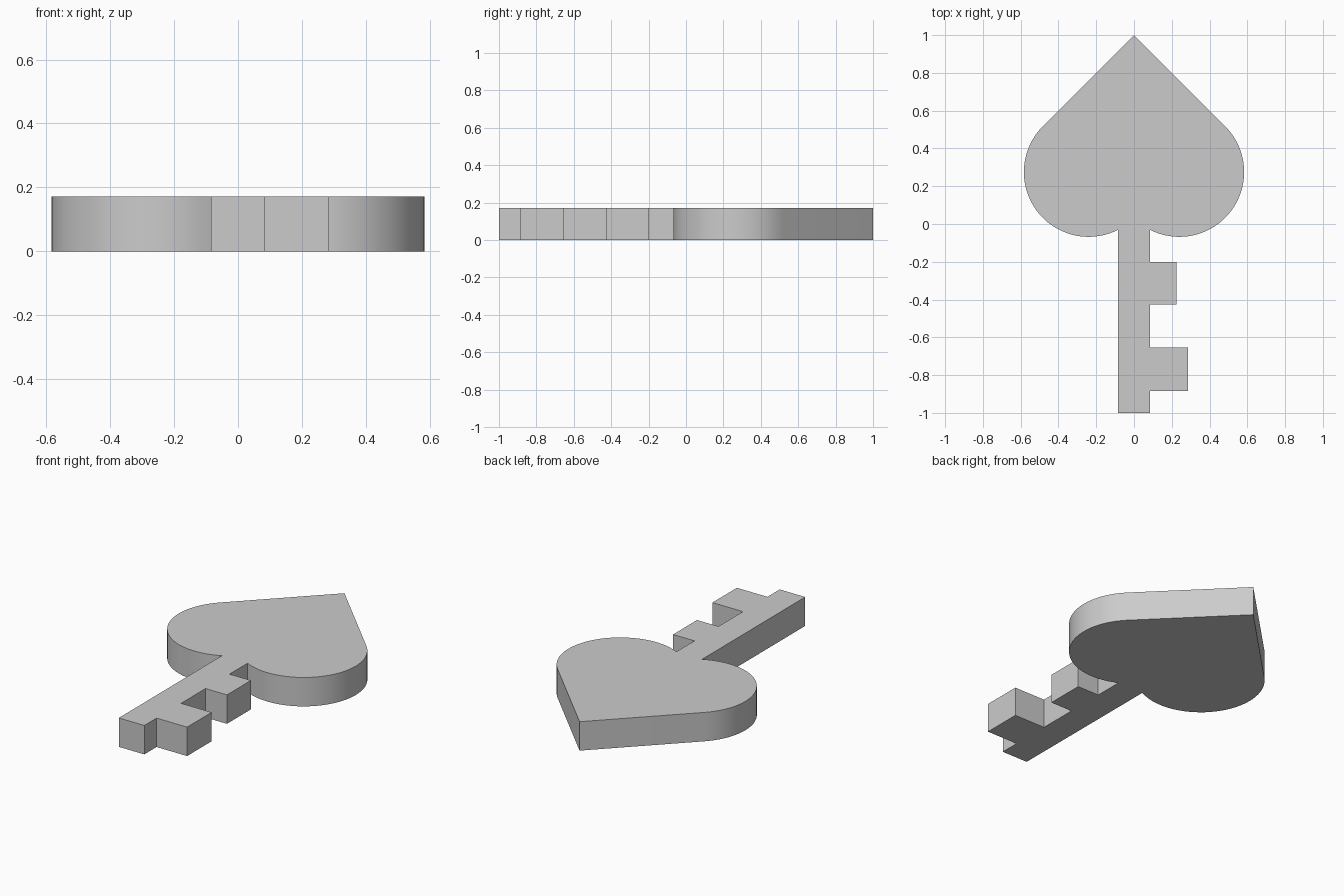
import bpy
import bmesh
from math import radians, cos, sin, atan2, sqrt

cube = bpy.data.objects.get("Cube")
if cube:
    bpy.data.objects.remove(cube, do_unlink=True)

THICKNESS = 0.172
SHAFT = 0.084                       # half width of the shaft
LOBE_X, LOBE_Y, LOBE_R = 0.24, 0.275, 0.343
STEPS = 32

grey = bpy.data.materials.new("light grey")
grey.use_nodes = True
colour = (0.6, 0.6, 0.6, 1)
grey.diffuse_color = colour
grey.node_tree.nodes["Principled BSDF"].inputs["Base Color"].default_value = colour

# Lobe arc: from the straight shoulder round to where it meets the shaft
dx = SHAFT - LOBE_X
start = radians(45)
end = atan2(-sqrt(LOBE_R ** 2 - dx ** 2), dx)
angles = [start + (end - start) * i / STEPS for i in range(STEPS + 1)]
lobe = [(LOBE_X + LOBE_R * cos(a), LOBE_Y + LOBE_R * sin(a)) for a in angles]

# Teeth on the left edge of the shaft: top, bottom, reach
teeth = []
for top, bottom, reach in ((-0.2, -0.425, 0.225), (-0.655, -0.885, 0.285)):
    teeth += [(SHAFT, top), (reach, top), (reach, bottom), (SHAFT, bottom)]

# Full outline, clockwise from the tip
outline = [(0, 1)] + lobe + teeth + [(SHAFT, -1), (-SHAFT, -1)]
outline += [(-x, y) for x, y in reversed(lobe)]

# Extrude the outline into the solid key
bm = bmesh.new()
base = bm.faces.new([bm.verts.new((x, y, 0)) for x, y in outline])
solid = bmesh.ops.extrude_face_region(bm, geom=[base], use_keep_orig=True)
top_verts = [g for g in solid["geom"] if isinstance(g, bmesh.types.BMVert)]
bmesh.ops.translate(bm, verts=top_verts, vec=(0, 0, THICKNESS))
bmesh.ops.recalc_face_normals(bm, faces=bm.faces)
mesh = bpy.data.meshes.new("spade_key")
bm.to_mesh(mesh)
bm.free()

key = bpy.data.objects.new("spade_key", mesh)
bpy.context.collection.objects.link(key)
mesh.materials.append(grey)

bpy.ops.object.select_all(action="DESELECT")
key.select_set(True)
bpy.context.view_layer.objects.active = key
bpy.ops.object.shade_smooth_by_angle(angle=radians(30))
